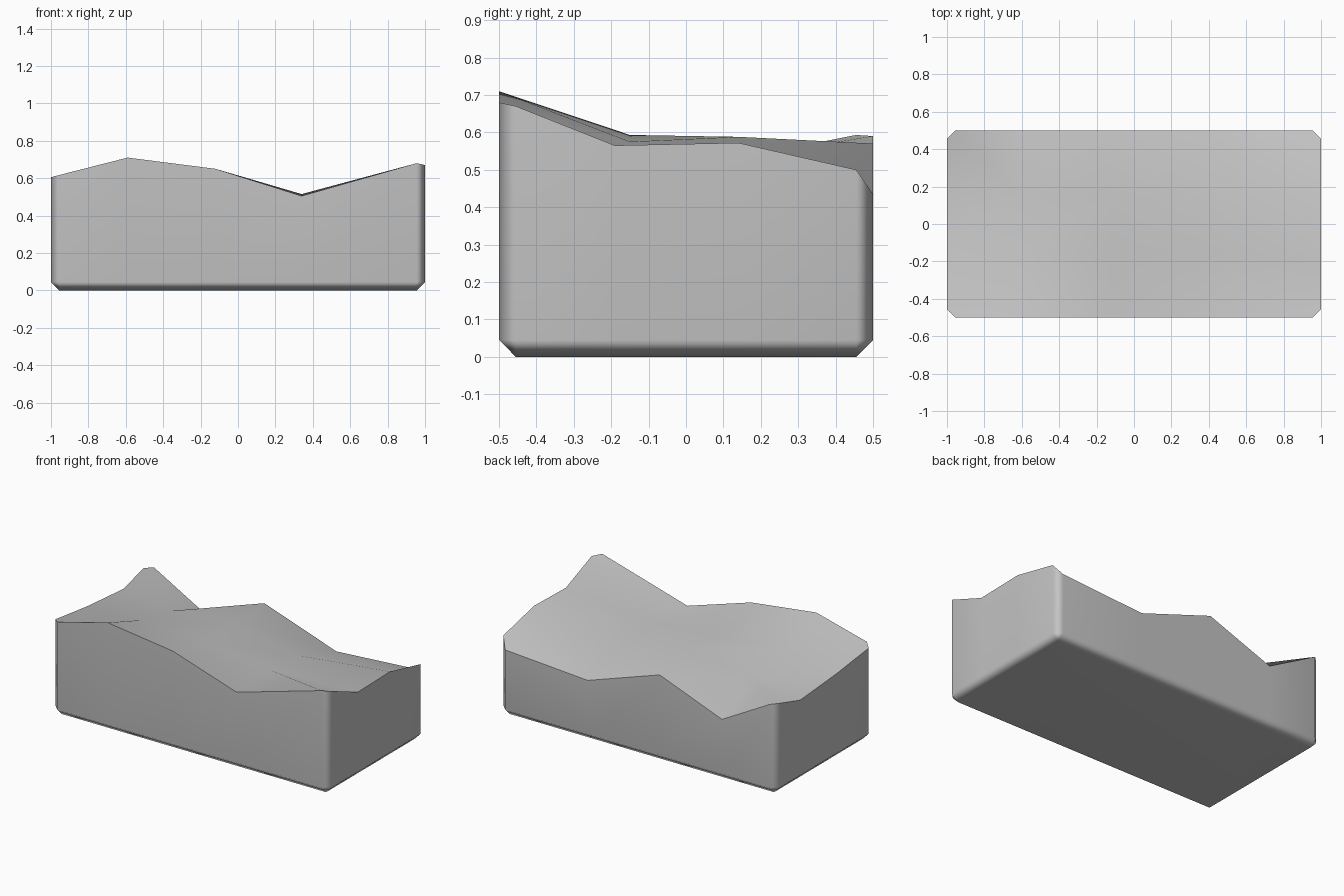
import bpy
import bmesh

if "Cube" in bpy.data.objects:
    bpy.data.objects.remove(bpy.data.objects["Cube"])

HX, HY, CUT = 1.0, 0.5, 0.045
IX, IY = HX - CUT, HY - CUT

# Surface points, front row to back row; each corner is a pair forming the chamfer
rows = [
    [[(-HX, -IY, .605), (-IX, -HY, .617)], [(-.59, -HY, .71)], [(-.12, -HY, .65)],
     [(.34, -HY, .505)], [(IX, -HY, .68), (HX, -IY, .67)]],
    [[(-HX, -.13, .565)], [(-.59, -.15, .593)], [(-.12, -.15, .575)],
     [(.34, -.15, .515)], [(HX, -.19, .565)]],
    [[(-HX, .25, .535)], [(-.59, .16, .535)], [(-.12, .14, .588)],
     [(.34, .14, .5)], [(HX, .14, .572)]],
    [[(-IX, HY, .59), (-HX, IY, .593)], [(-.61, HY, .40)], [(-.16, HY, .57)],
     [(.36, HY, .395)], [(HX, IY, .5), (IX, HY, .435)]],
]

bm = bmesh.new()
grid = [[[bm.verts.new(p) for p in cell] for cell in row] for row in rows]

# Uneven ground surface
for a, b in zip(grid, grid[1:]):
    for i in range(len(a) - 1):
        face = bm.faces.new(a[i] + a[i + 1] + b[i + 1] + b[i])
        face.material_index = 0

# Rim running around the block
rim_cells = (grid[0] + [r[-1] for r in grid[1:-1]]
             + grid[-1][::-1] + [r[0] for r in grid[-2:0:-1]])
rim = [v for cell in rim_cells for v in cell]


def clamp(value, limit):
    return max(-limit, min(limit, value))


# Side walls, bottom chamfer and flat base
low = [bm.verts.new((v.co.x, v.co.y, CUT)) for v in rim]
base = [bm.verts.new((clamp(v.co.x, IX), clamp(v.co.y, IY), 0)) for v in rim]
for upper, lower in ((rim, low), (low, base)):
    for i in range(len(rim)):
        j = (i + 1) % len(rim)
        bm.faces.new((upper[j], upper[i], lower[i], lower[j]))
bm.faces.new(base[::-1])
bmesh.ops.remove_doubles(bm, verts=bm.verts[:], dist=.0001)
bmesh.ops.recalc_face_normals(bm, faces=bm.faces[:])

mesh = bpy.data.meshes.new("terrain_block")
bm.to_mesh(mesh)
bm.free()
block = bpy.data.objects.new("terrain_block", mesh)
bpy.context.collection.objects.link(block)

# Plain stone colour
stone = bpy.data.materials.new("stone_grey")
stone.use_nodes = True
colour = (.55, .55, .55, 1)
stone.diffuse_color = colour
stone.node_tree.nodes["Principled BSDF"].inputs["Base Color"].default_value = colour
mesh.materials.append(stone)

# Soft chamfers with crisp top rim
bpy.context.view_layer.objects.active = block
block.select_set(True)
bpy.ops.object.shade_smooth_by_angle(angle=.95)
normals = block.modifiers.new("even_shading", 'WEIGHTED_NORMAL')
normals.keep_sharp = True
